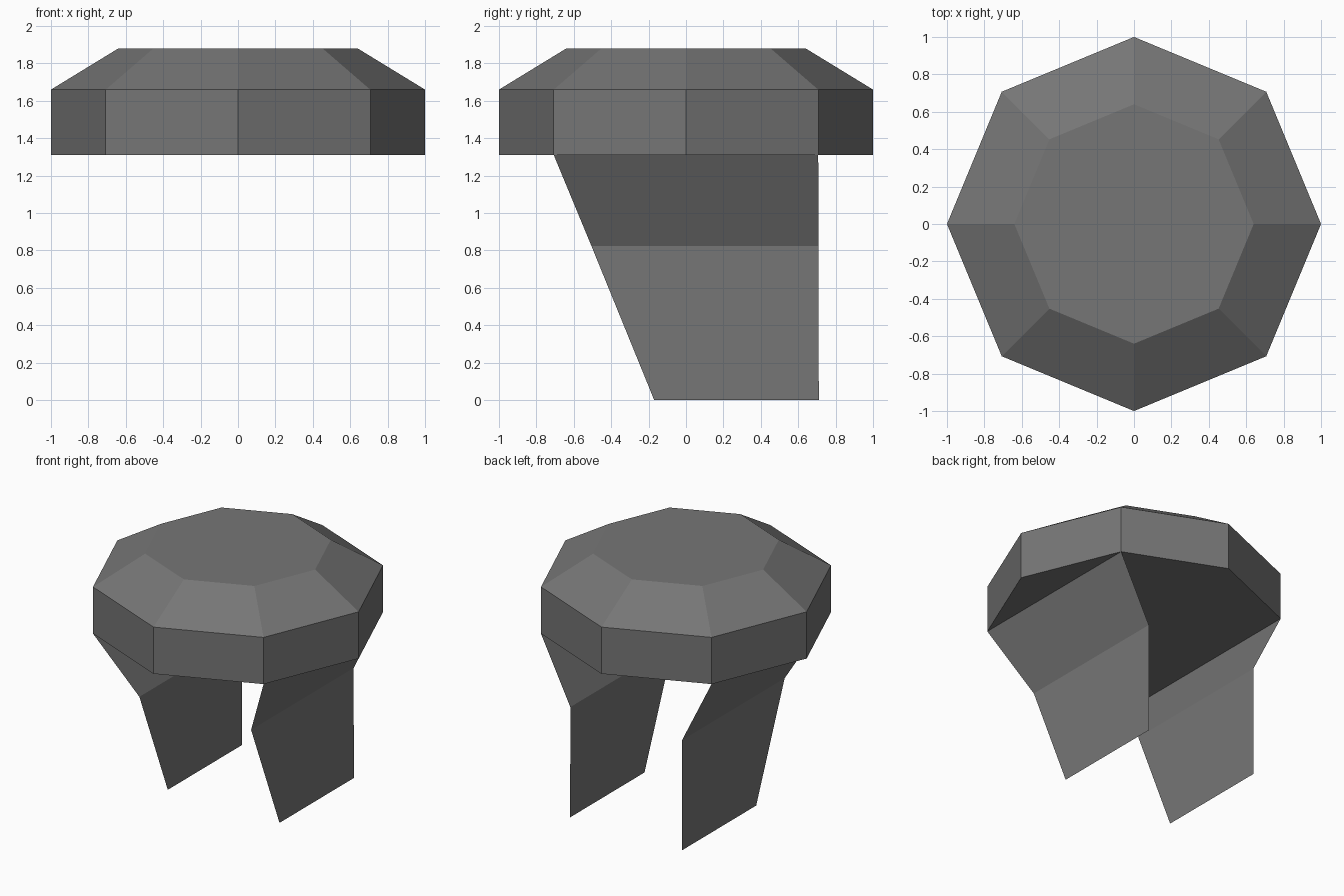
import bpy
import bmesh
import math

if "Cube" in bpy.data.objects:
    bpy.data.objects.remove(bpy.data.objects["Cube"])

grey = bpy.data.materials.new("mid_grey")
grey.diffuse_color = (0.18, 0.18, 0.18, 1.0)
grey.use_nodes = True
grey.node_tree.nodes["Principled BSDF"].inputs["Base Color"].default_value = grey.diffuse_color


def add_object(name, bm):
    mesh = bpy.data.meshes.new(name)
    bm.to_mesh(mesh)
    bm.free()
    mesh.materials.append(grey)
    obj = bpy.data.objects.new(name, mesh)
    bpy.context.collection.objects.link(obj)
    return obj


# Octagonal top: straight rim, then a bevel up to a smaller flat octagon
SIDES = 8
bm = bmesh.new()
rings = []
for radius, z in [(1.0, 1.31), (1.0, 1.66), (0.64, 1.88)]:
    angles = [2 * math.pi * i / SIDES for i in range(SIDES)]
    rings.append([bm.verts.new((radius * math.cos(a), radius * math.sin(a), z)) for a in angles])
for low, high in zip(rings, rings[1:]):
    for i in range(SIDES):
        j = (i + 1) % SIDES
        bm.faces.new((low[i], low[j], high[j], high[i]))
bm.faces.new(rings[0][::-1])
bm.faces.new(rings[-1])
add_object("octagonal_top", bm)


# Thin bent leg sheets: sloping in below the top, then vertical to the floor
def leg(name, side):
    bm = bmesh.new()
    rows = []
    for x, front, back, z in [(0.707, -0.707, 0.707, 1.31),
                              (0.463, -0.506, 0.708, 0.825),
                              (0.463, -0.17, 0.71, 0.0)]:
        rows.append([bm.verts.new((side * x, y, z)) for y in (front, back)])
    for (a, b), (c, d) in zip(rows, rows[1:]):
        # keep normals pointing outwards on both sides
        bm.faces.new((a, c, d, b) if side > 0 else (b, d, c, a))
    add_object(name, bm)


leg("right_leg", 1)
leg("left_leg", -1)
